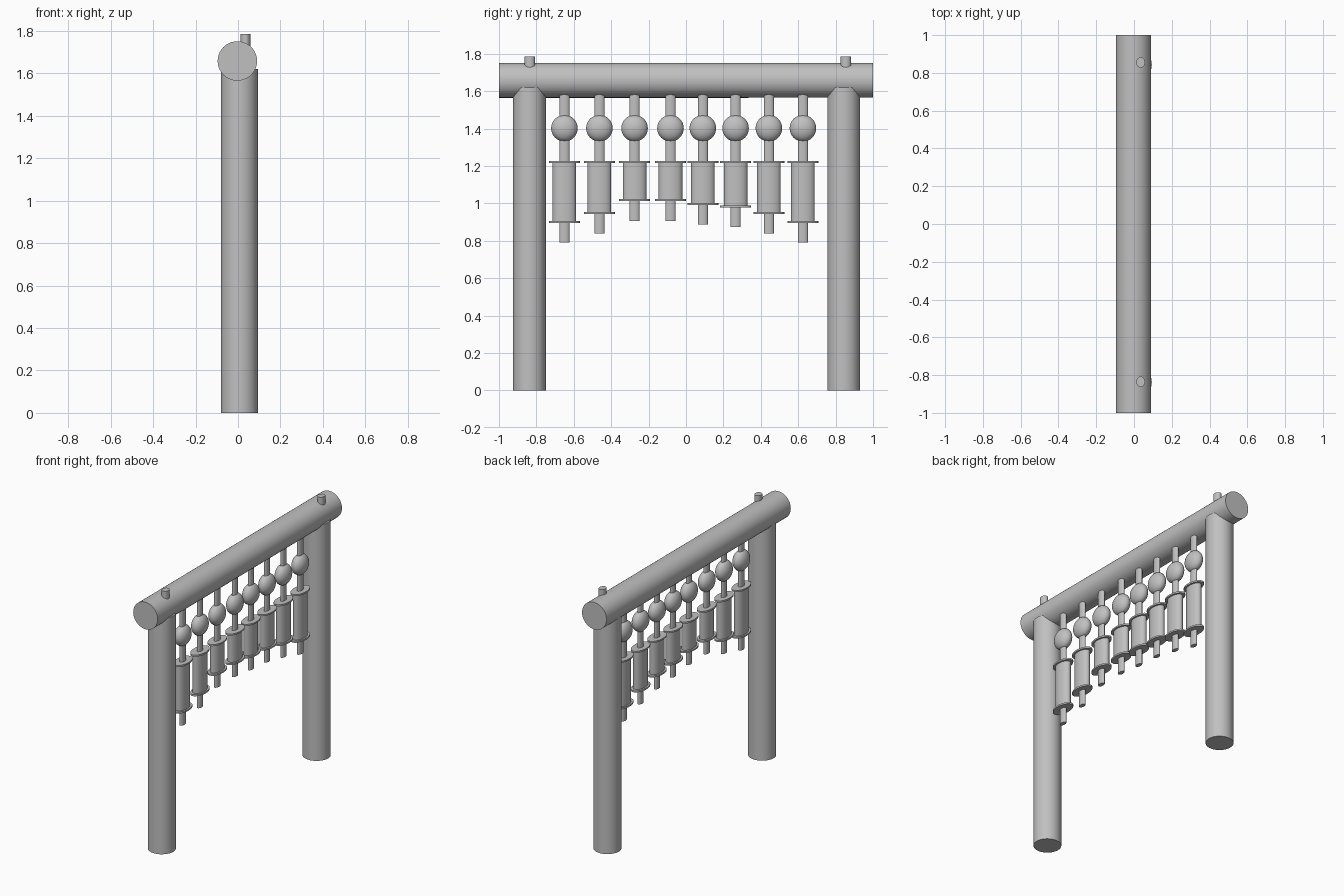
import bpy
import math

cube = bpy.data.objects.get("Cube")
if cube:
    bpy.data.objects.remove(cube, do_unlink=True)

grey = bpy.data.materials.new("plain grey")
grey.use_nodes = True
colour = (0.53, 0.53, 0.53, 1)
grey.diffuse_color = colour
grey.node_tree.nodes["Principled BSDF"].inputs["Base Color"].default_value = colour


def finish(name):
    """Name the new object, bake its scale, shade and colour it."""
    obj = bpy.context.object
    obj.name = name
    obj.data.materials.append(grey)
    bpy.ops.object.transform_apply(location=False, rotation=True, scale=True)
    bpy.ops.object.shade_smooth_by_angle(angle=math.radians(40))
    return obj


def upright(name, x, y, bottom, top, rx, ry, sides=32):
    """Vertical cylinder with an oval section."""
    bpy.ops.mesh.primitive_cylinder_add(
        vertices=sides, radius=1, depth=1, location=(x, y, (bottom + top) / 2))
    bpy.context.object.scale = (rx, ry, top - bottom)
    return finish(name)


# Round beam along the top
bpy.ops.mesh.primitive_cylinder_add(
    vertices=40, radius=0.093, depth=2, location=(-0.003, 0, 1.658),
    rotation=(math.pi / 2, 0, 0))
finish("top_beam")

# Posts, each with a peg coming out above the beam
for side, post_y, peg_y in (("front", -0.837, -0.835), ("back", 0.843, 0.855)):
    upright(side + "_post", 0.007, post_y, 0, 1.62, 0.0875, 0.0875, 40)
    upright(side + "_peg", 0.035, peg_y, 1.62, 1.785, 0.023, 0.028, 24)

# Hanging rods with a ball and a capped drum; flattened in depth
ROD_X = 0.035
FLAT = 0.55
chimes = [(-0.65, 0.895), (-0.463, 0.943), (-0.275, 1.012), (-0.083, 1.012),
          (0.09, 0.992), (0.265, 0.978), (0.443, 0.943), (0.625, 0.895)]
for i, (y, low) in enumerate(chimes, 1):
    upright(f"rod_{i}", ROD_X, y, low - 0.105, 1.62, 0.027 * FLAT, 0.027, 24)
    upright(f"drum_{i}", ROD_X, y, low, 1.22, 0.063 * FLAT, 0.063)
    for end, z in (("lower", low), ("upper", 1.215)):
        upright(f"{end}_disc_{i}", ROD_X, y, z, z + 0.011, 0.083 * FLAT, 0.083)
    bpy.ops.mesh.primitive_uv_sphere_add(
        segments=32, ring_count=16, radius=0.071, location=(ROD_X, y, 1.402))
    bpy.context.object.scale.x = 0.65
    finish(f"ball_{i}")
